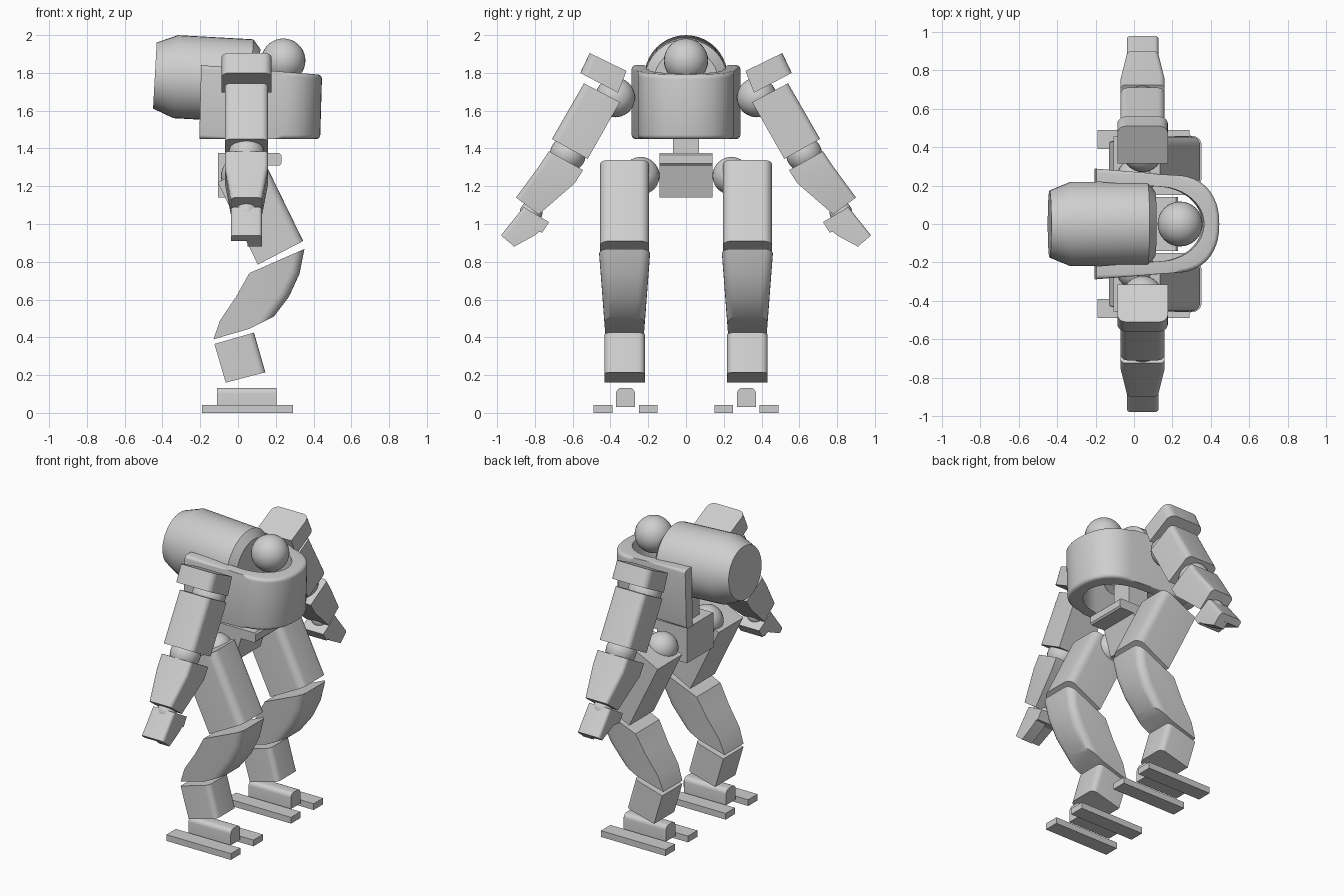
import bpy, bmesh
from math import sin, cos, pi, radians
from mathutils import Matrix, Vector

cube = bpy.data.objects.get("Cube")
if cube:
    bpy.data.objects.remove(cube, do_unlink=True)

grey = bpy.data.materials.new("plain_grey")
grey.use_nodes = True
TONE = (0.62, 0.62, 0.62, 1)
grey.diffuse_color = TONE
for node in grey.node_tree.nodes:
    if node.type == 'BSDF_PRINCIPLED':
        node.inputs["Base Color"].default_value = TONE

ARM_X = 0.045   # centre line of the arms
LEG_Y = 0.325   # centre line of the legs


def finish(name, bm, mirror=False):
    """Turn a bmesh into a smooth-shaded object, optionally mirrored across y."""
    bmesh.ops.recalc_face_normals(bm, faces=bm.faces)
    mesh = bpy.data.meshes.new(name)
    bm.to_mesh(mesh)
    bm.free()
    mesh.materials.append(grey)
    mesh.shade_smooth()
    mesh.set_sharp_from_angle(angle=radians(32))
    obj = bpy.data.objects.new(name, mesh)
    bpy.context.collection.objects.link(obj)
    if mirror:
        mod = obj.modifiers.new("mirror", 'MIRROR')
        mod.use_axis = (False, True, False)
        mod.use_mirror_merge = False
    return obj


def prism(name, profile, centre, half, axis, rounded=(), radius=0.04,
          split=None, mirror=True):
    """Extrude a side profile along x or y; half may be a number or a function of
    the point index and height. Cap edges of the rounded segments are bevelled."""
    bm = bmesh.new()
    rings = []
    for s in (-1, 1):
        ring = []
        for i, (u, z) in enumerate(profile):
            d = centre + s * (half(i, z) if callable(half) else half)
            ring.append(bm.verts.new((d, u, z) if axis == 'x' else (u, d, z)))
        rings.append(ring)
    n = len(profile)
    for i in range(n):
        j = (i + 1) % n
        bm.faces.new((rings[0][i], rings[0][j], rings[1][j], rings[1][i]))
    for ring in rings:
        bm.faces.new(ring)
        if split:
            bmesh.ops.connect_vert_pair(bm, verts=[ring[k] for k in split])
    bmesh.ops.recalc_face_normals(bm, faces=bm.faces)
    edges = [bm.edges.get((r[i], r[(i + 1) % n])) for r in rings for i in rounded]
    if edges:
        bmesh.ops.bevel(bm, geom=edges, offset=radius, segments=5, profile=0.5,
                        affect='EDGES', clamp_overlap=True)
    return finish(name, bm, mirror)


def box(name, x, y, z, mirror=True, rounded=(), radius=0.03):
    profile = [(x[0], z[0]), (x[1], z[0]), (x[1], z[1]), (x[0], z[1])]
    return prism(name, profile, sum(y) / 2, (y[1] - y[0]) / 2, 'y', rounded, radius,
                 mirror=mirror)


def ball(name, place, radius, mirror=True):
    bm = bmesh.new()
    bmesh.ops.create_uvsphere(bm, u_segments=32, v_segments=18, radius=radius,
                              matrix=Matrix.Translation(place))
    return finish(name, bm, mirror)


# Torso shell: a U-shaped wall, open at the back, with a sloping rim
def arc(cx, a, b, power, n=24):
    pts = []
    for k in range(n + 1):
        t = -pi / 2 + pi * k / n
        c, s = max(cos(t), 0), sin(t)
        pts.append((cx + a * c ** power, b * abs(s) ** power * (1 if s > 0 else -1)))
    return pts


outer = [(-0.2, -0.288)] + arc(0.2, 0.24, 0.255, 0.88) + [(-0.2, 0.288)]
inner = [(-0.2, -0.22)] + arc(0.12, 0.24, 0.195, 1.0) + [(-0.2, 0.22)]
bm = bmesh.new()
loops = []
for path in (outer, inner):
    low = [bm.verts.new((x - 0.005, y, 1.45)) for x, y in path]
    high = [bm.verts.new((x + 0.005, y, 1.825 - 0.08 * x)) for x, y in path]
    loops += [low, high]
ol, oh, il, ih = loops
for i in range(len(outer) - 1):
    for a, b in ((ol, oh), (oh, ih), (ih, il), (il, ol)):
        bm.faces.new((a[i], a[i + 1], b[i + 1], b[i]))
for i in (0, -1):
    bm.faces.new((ol[i], oh[i], ih[i], il[i]))
rim = [bm.edges.get((r[i], r[i + 1])) for r in (ol, oh) for i in range(len(r) - 1)]
bmesh.ops.bevel(bm, geom=rim, offset=0.022, segments=4, profile=0.5, affect='EDGES')
finish("torso_shell", bm)

# Back tank: a lathed drum with chamfered ends, tipped slightly forward
bm = bmesh.new()
axis_dir = Vector((1, 0, -0.055)).normalized()
up = Vector((0.055, 0, 1)).normalized()
side = Vector((0, 1, 0))
start = Vector((-0.44, 0, 1.786))
rings = []
for d, r in ((0, 0.175), (0.11, 0.22), (0.51, 0.22), (0.55, 0.17)):
    rings.append([bm.verts.new(start + axis_dir * d + r * (side * cos(k * pi / 20)
                                                           + up * sin(k * pi / 20)))
                  for k in range(40)])
for a, b in zip(rings, rings[1:]):
    for k in range(40):
        j = (k + 1) % 40
        bm.faces.new((a[k], a[j], b[j], b[k]))
bm.faces.new(rings[0])
bm.faces.new(rings[-1])
finish("back_tank", bm)

# Head, waist and pelvis
ball("head", (0.24, 0, 1.865), 0.117, mirror=False)
box("waist_post", (-0.05, 0.1), (-0.07, 0.07), (1.36, 1.6), mirror=False)
prism("pelvis", [(-0.105, 1.14), (0.07, 1.14), (0.12, 1.31), (0.22, 1.31),
                 (0.23, 1.32), (0.23, 1.365), (0.22, 1.375), (-0.105, 1.375)],
      0, 0.14, 'y', mirror=False)

# Legs
ball("hip_joints", (0.01, 0.24, 1.255), 0.1)
prism("thighs", [(-0.107, 1.22), (0.105, 0.785), (0.345, 0.91), (0.135, 1.34)],
      LEG_Y, 0.13, 'y', rounded=(2,), radius=0.05)
prism("calves", [(0.06, 0.74), (-0.01, 0.615), (-0.095, 0.49), (-0.13, 0.39),
                 (0.06, 0.445), (0.19, 0.51), (0.27, 0.615), (0.325, 0.735),
                 (0.352, 0.868)],
      LEG_Y, lambda i, z: 0.102 + 0.076 * (z - 0.41), 'y',
      rounded=(5, 6, 7), radius=0.05)
prism("ankles", [(-0.125, 0.365), (-0.065, 0.16), (0.145, 0.215), (0.085, 0.425)],
      LEG_Y, 0.107, 'y', rounded=(2,), radius=0.035)
box("foot_blocks", (-0.11, 0.205), (0.27, 0.37), (0.03, 0.133), rounded=(2,))
for label, y in (("outer", (0.39, 0.49)), ("inner", (0.15, 0.25))):
    box(label + "_foot_plates", (-0.19, 0.29), y, (0, 0.042))

# Arms
ball("shoulder_joints", (ARM_X, 0.375, 1.67), 0.105)
prism("shoulder_pads", [(0.51, 1.905), (0.56, 1.8), (0.36, 1.695), (0.315, 1.81)],
      ARM_X, 0.132, 'x', rounded=(0,), radius=0.045)
prism("upper_arms", [(0.54, 1.745), (0.71, 1.45), (0.52, 1.345), (0.35, 1.645)],
      ARM_X, 0.115, 'x', rounded=(0,), radius=0.035)
ball("elbow_joints", (ARM_X, 0.625, 1.37), 0.095)
prism("forearms", [(0.725, 1.385), (0.775, 1.31), (0.9, 1.14),
                   (0.78, 1.05), (0.59, 1.215), (0.545, 1.285)],
      ARM_X, lambda i, z: 0.083 if i in (2, 3) else 0.115, 'x',
      rounded=(0, 1), radius=0.025, split=(1, 4))
ball("wrist_joints", (ARM_X, 0.82, 1.06), 0.06)
prism("hands", [(0.86, 1.09), (0.98, 0.94), (0.945, 0.91),
                (0.82, 0.965), (0.76, 0.955), (0.725, 1.01)],
      ARM_X, 0.082, 'x', rounded=(0,), radius=0.02)
prism("thumbs", [(0.77, 0.965), (0.8, 0.94), (0.91, 0.88), (0.955, 0.92), (0.85, 0.98)],
      0.088, 0.039, 'x')
